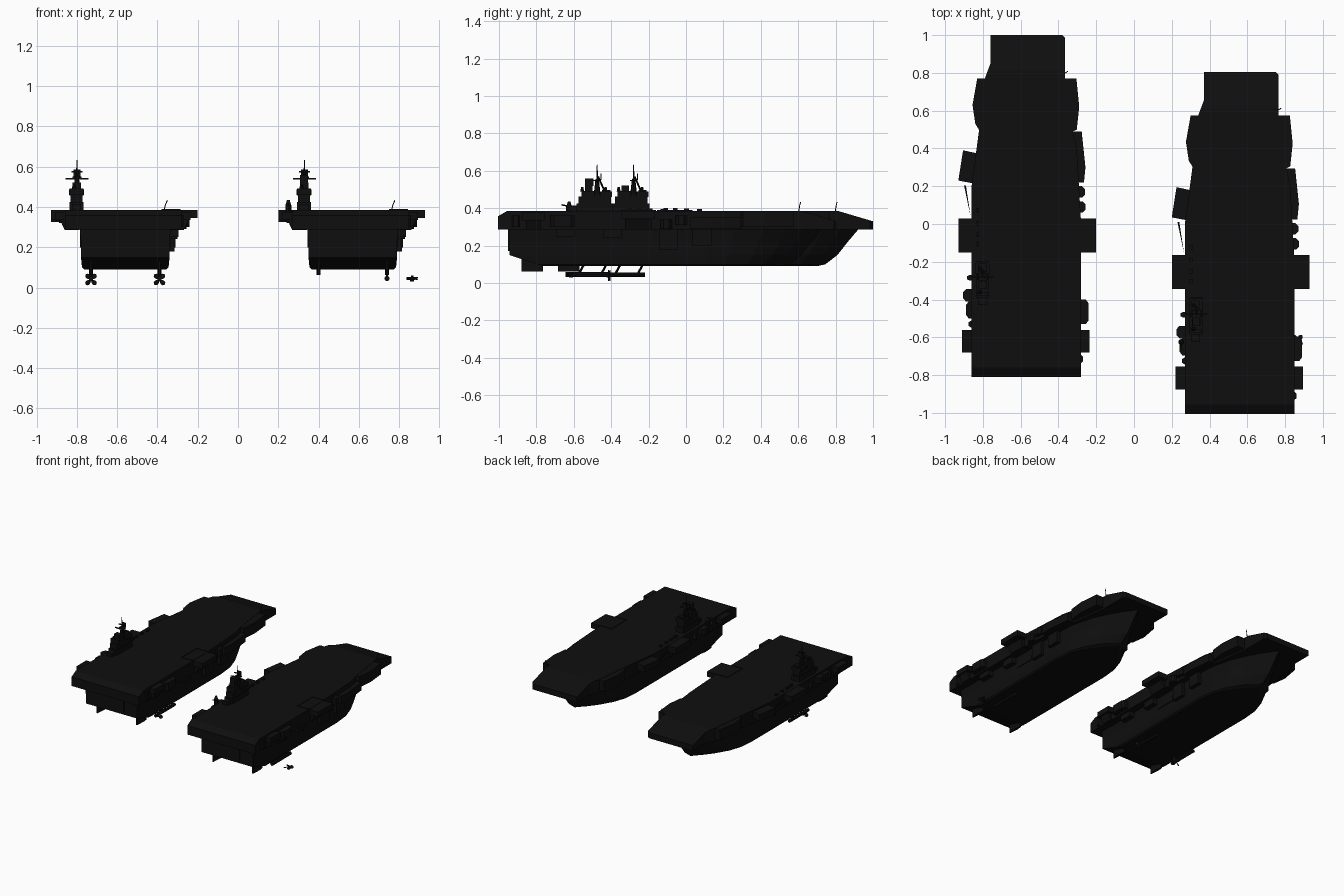
import bpy, bmesh, math
from mathutils import Vector

if "Cube" in bpy.data.objects:
    bpy.data.objects.remove(bpy.data.objects["Cube"])

mat = bpy.data.materials.new("near_black")
mat.diffuse_color = (0.0045, 0.0045, 0.0045, 1)
mat.use_nodes = True
mat.node_tree.nodes["Principled BSDF"].inputs["Base Color"].default_value = mat.diffuse_color
SHIPS = {"left_ship": Vector((-0.565, 0, 0)), "right_ship": Vector((0.565, -0.195, 0))}
BOTH = ("left_ship", "right_ship")


def place(name, bm, ships=BOTH):
    """Turn a bmesh into one mesh shared by the chosen ships."""
    bmesh.ops.recalc_face_normals(bm, faces=bm.faces)
    me = bpy.data.meshes.new(name)
    bm.to_mesh(me)
    bm.free()
    me.materials.append(mat)
    for s in ships:
        ob = bpy.data.objects.new(s + "_" + name, me)
        ob.location = SHIPS[s]
        bpy.context.collection.objects.link(ob)


def prism_bm(pts, z0, z1, inset=1.0):
    """Extruded plan outline; inset shrinks the underside about its centre."""
    bm = bmesh.new()
    cx = sum(p[0] for p in pts) / len(pts)
    lo = [bm.verts.new((cx + (x - cx) * inset, y, z0)) for x, y in pts]
    hi = [bm.verts.new((x, y, z1)) for x, y in pts]
    bm.faces.new(lo[::-1])
    bm.faces.new(hi)
    n = len(pts)
    for i in range(n):
        j = (i + 1) % n
        bm.faces.new((lo[i], lo[j], hi[j], hi[i]))
    return bm


def prism(name, pts, z0, z1, ships=BOTH, inset=1.0):
    place(name, prism_bm(pts, z0, z1, inset), ships)


def box(name, x0, x1, y0, y1, z0, z1, ships=BOTH):
    prism(name, [(x0, y0), (x1, y0), (x1, y1), (x0, y1)], z0, z1, ships)


def rod(name, a, b, r, ships=BOTH, r2=None, n=8):
    a, b = Vector(a), Vector(b)
    d = b - a
    bm = bmesh.new()
    bmesh.ops.create_cone(bm, cap_ends=True, segments=n, radius1=r,
                          radius2=r if r2 is None else r2, depth=d.length)
    q = d.to_track_quat('Z', 'Y')
    for v in bm.verts:
        v.co = q @ v.co + (a + b) / 2
    place(name, bm, ships)


# hull: horizontal waterlines lofted upward (z, stern y, stem y, half width)
levels = [(.09, -.56, .70, .205), (.10, -.60, .745, .215), (.15, -.75, .81, .22),
          (.22, -.75, .865, .22), (.285, -.75, .92, .225), (.31, -.75, .93, .23)]
bm = bmesh.new()
rings = []
for z, ys, yb, hw in levels:
    half = [(hw, ys)] + [(hw * (1 - t ** 2.2), .3 + (yb - .3) * t)
                         for t in (0, .25, .5, .7, .85, .95)]
    ring = half + [(.004, yb), (-.004, yb)] + [(-x, y) for x, y in half[::-1]]
    rings.append([bm.verts.new((x + .005, y, z)) for x, y in ring])
for a, b in zip(rings, rings[1:]):
    for i in range(len(a)):
        j = (i + 1) % len(a)
        bm.faces.new((a[i], a[j], b[j], b[i]))
bm.faces.new(rings[0][::-1])
bm.faces.new(rings[-1])
place("hull", bm)

# flight deck with drooping bow and chamfered stern
deck = [(-.295, -.81), (.285, -.81), (.285, 0), (.262, .40), (.235, .52), (.2, .77),
        (.2, .985), (.185, 1), (-.195, 1), (-.195, .85), (-.225, .77), (-.255, .5), (-.295, .2)]
bm = prism_bm(deck, .287, .386)
for y in (.81, -.76):
    bmesh.ops.bisect_plane(bm, geom=bm.verts[:] + bm.edges[:] + bm.faces[:],
                           plane_co=(0, y, 0), plane_no=(0, 1, 0))
for v in bm.verts:
    if v.co.z > .35:
        if v.co.y > .81:
            v.co.z -= (v.co.y - .81) / .19 * .056
        elif v.co.y < -.78:
            v.co.z = .357
place("flight_deck", bm)

# flared forward sponsons and side galleries
prism("port_bow_sponson", [(-.22, .77), (-.265, .77), (-.29, .63), (-.275, .53), (-.25, .49)], .30, .384)
prism("starboard_bow_sponson", [(.19, .77), (.26, .77), (.275, .62), (.262, .5), (.22, .48)], .30, .384)
prism("starboard_gallery", [(.22, .49), (.288, .49), (.308, .3), (.30, .22), (.24, .22)], .29, .35)
prism("port_boat_platform", [(-.34, .39), (-.27, .375), (-.285, .215), (-.365, .23)], .325, .375)
prism("port_boom", [(-.335, .205), (-.325, .205), (-.3, .04)], .335, .35)

# aircraft lifts, tapered underneath
box("port_lift", -.365, -.28, -.15, .03, .335, .384)
box("starboard_lift", .27, .365, -.15, .03, .345, .384)
box("port_aft_lift", -.345, -.28, -.68, -.56, .335, .376)
box("starboard_aft_lift", .27, .33, -.68, -.56, .335, .376)
for i, (y0, y1) in enumerate(((-.13, .01), (-.66, -.58))):
    for side, s in (("port", -1), ("starboard", 1)):
        prism(f"{side}_lift_bracket_{i}", [(s * .2, y0), (s * .32, y0), (s * .32, y1), (s * .2, y1)],
              .285, .34, inset=.6)

# small gun and equipment sponsons: x outer, y0, y1, z0, z1
small = [(-.34, -.41, -.345, .33, .375), (-.325, -.50, -.41, .32, .37), (-.31, -.55, -.51, .31, .36),
         (-.32, -.30, -.27, .32, .36), (.325, -.53, -.40, .30, .36), (.295, -.74, -.69, .30, .36),
         (.308, .06, .12, .29, .34), (.305, .14, .20, .31, .36)]
for i, (x, y0, y1, z0, z1) in enumerate(small):
    s = 1 if x > 0 else -1
    c = min(.02, (y1 - y0) * .25)
    prism(f"gun_sponson_{i}", [(s * .23, y0), (x - s * .015, y0), (x, y0 + c), (x, y1 - c),
                               (x - s * .015, y1), (s * .23, y1)], z0, z1)

# boat bays hanging on the starboard hull side
for i, (y, z0, w) in enumerate(((-.45, .25, .27), (-.2, .24, .265), (.1, .18, .25), (.28, .2, .255))):
    box(f"boat_bay_{i}", .2, w, y - .05, y + .05, z0, .295)

# stern door, hangar doors and deck lift outlines as thin plates
box("stern_door", -.115, .115, -.757, -.745, .17, .287)
box("starboard_hangar_door", .22, .23, -.14, .02, .2, .28)
box("port_hangar_door", -.22, -.21, -.14, .02, .2, .28)
for nm, x0, x1, y0, y1 in (("deck_lift_front", .19, .28, -.155, -.148),
                           ("deck_lift_rear", .19, .28, .028, .035),
                           ("deck_lift_inner", .185, .192, -.155, .035)):
    box(nm, x0, x1, y0, y1, .384, .390)

# island: stepped blocks, bridges and funnel
box("island_base", -.272, -.203, -.39, -.195, .38, .425)
box("island_middle", -.267, -.207, -.38, -.205, .425, .462)
box("fore_bridge", -.275, -.2, -.265, -.20, .460, .488)
box("aft_bridge", -.272, -.203, -.365, -.295, .458, .492)
box("island_bridge_link", -.26, -.212, -.30, -.26, .45, .475)
box("bridge_roof", -.26, -.215, -.255, -.21, .488, .498)
box("island_aft_house", -.26, -.215, -.43, -.385, .38, .415)
box("funnel", -.258, -.214, -.345, -.305, .49, .522)
box("radar_tower", -.256, -.218, -.345, -.30, .52, .56, ("right_ship",))
rod("mast_base", (-.235, -.28, .46), (-.235, -.28, .555), .02, r2=.009)
rod("mast_pole", (-.235, -.28, .55), (-.235, -.28, .633), .005, r2=.002)
box("mast_yard", -.292, -.178, -.284, -.276, .536, .543)
box("mast_upper_yard", -.262, -.208, -.284, -.276, .572, .578)
box("mast_platform", -.257, -.213, -.30, -.26, .545, .552)
box("radar_panel", -.252, -.218, -.262, -.256, .552, .585)
rod("mast_brace", (-.235, -.24, .49), (-.235, -.275, .57), .005)
for i, y in enumerate((-.235, -.36)):
    rod(f"island_dome_{i}", (-.25, y, .488), (-.25, y, .512), .011, r2=.006)

# deck tractors and cranes ahead of the island
for i, y in enumerate((-.12, -.07, -.01, .06)):
    box(f"deck_vehicle_{i}", -.27, -.255, y, y + .025, .384, .402 - .002 * i)

# close-in gun on the port sponson
rod("gun_mount", (-.315, -.43, .36), (-.315, -.43, .41), .016, ("right_ship",), n=10)
rod("gun_dome", (-.315, -.43, .41), (-.315, -.43, .435), .015, ("right_ship",), r2=.007, n=10)
rod("gun_barrel", (-.315, -.43, .41), (-.315, -.47, .418), .004, ("right_ship",))

# curved whip antenna near the bow
whip = [(.195, .80, .37), (.2, .80, .395), (.206, .803, .415), (.214, .808, .433)]
for i, (a, b) in enumerate(zip(whip, whip[1:])):
    rod(f"bow_antenna_{i}", a, b, .0025, n=5)

# rudders, shafts and struts
for side, x in (("port", -.165), ("starboard", .175)):
    prism(side + "_rudder", [(x - .004, -.685), (x + .004, -.685), (x + .010, -.61),
                             (x + .005, -.57), (x - .005, -.57), (x - .010, -.61)], .062, .155)
    rod(side + "_shaft", (x, -.455, .045), (x, -.22, .045), .012, ("left_ship",))
    for i, y in enumerate((-.38, -.26)):
        rod(f"{side}_shaft_strut_{i}", (x, y, .045), (x, y + .03, .10), .006, ("left_ship",))
rod("starboard_shaft", (.175, -.45, .045), (.175, -.22, .045), .013, ("right_ship",))
for i, y in enumerate((-.38, -.26)):
    rod(f"shaft_strut_{i}", (.175, y, .045), (.175, y + .03, .10), .006, ("right_ship",))


def propeller(name, centre, ships, flat=False):
    """Four broad blades round a hub; flat lays it horizontally."""
    bm = bmesh.new()
    bmesh.ops.create_cone(bm, cap_ends=True, segments=10, radius1=.011, radius2=.006, depth=.03)
    for k in range(4):
        a = k * math.pi / 2 + math.pi / 4
        new = bmesh.ops.create_uvsphere(bm, u_segments=8, v_segments=5, radius=1)["verts"]
        for v in new:
            p = Vector((v.co.x * .015 + .022, v.co.y * .013, v.co.z * .004 + v.co.y * .007))
            v.co = (p.x * math.cos(a) - p.y * math.sin(a), p.x * math.sin(a) + p.y * math.cos(a), p.z)
    for v in bm.verts:
        p = v.co.copy()
        v.co = Vector(centre) + (p if flat else Vector((p.x, p.z, p.y)))
    place(name, bm, ships)


propeller("port_propeller", (-.165, -.41, .04), ("left_ship",))
propeller("starboard_propeller", (.175, -.41, .04), ("left_ship",))
propeller("loose_propeller", (.30, -.42, .045), ("right_ship",), True)
